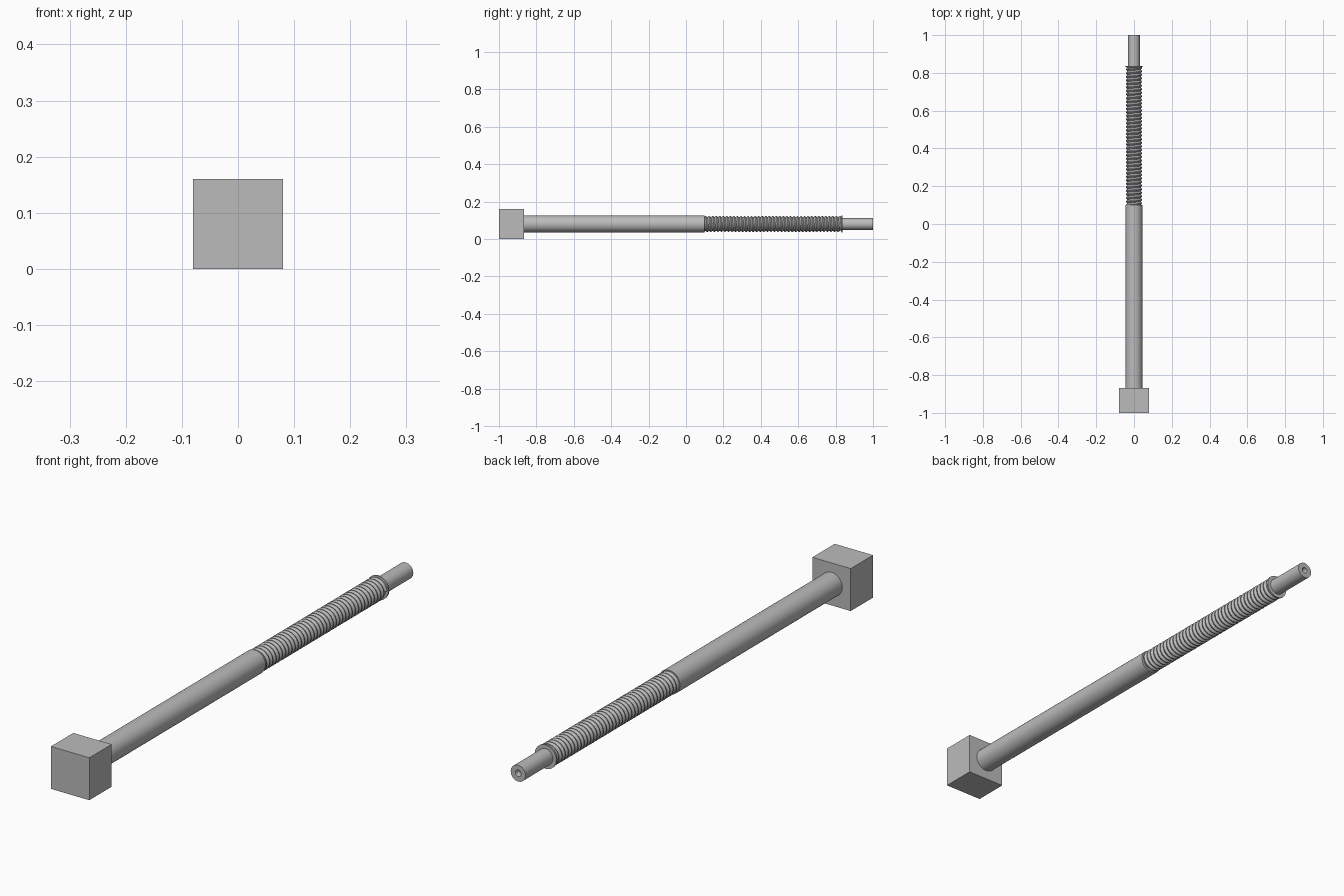
import bpy
import bmesh
import math
from mathutils import Vector

cube = bpy.data.objects.get("Cube")
if cube:
    bpy.data.objects.remove(cube, do_unlink=True)

AXIS_Z = 0.08
SHAFT_R, CREST_R, ROOT_R, TIP_R = 0.045, 0.043, 0.036, 0.031
HEAD_END, THREAD_START, THREAD_END = -0.867, 0.1, 0.837
TURNS, SIDES = 38, 32

steel = bpy.data.materials.new("steel grey")
steel.use_nodes = True
grey = (0.5, 0.5, 0.5, 1)
steel.diffuse_color = grey
steel.node_tree.nodes["Principled BSDF"].inputs["Base Color"].default_value = grey


def make_object(name, bm, smooth=True):
    bmesh.ops.remove_doubles(bm, verts=bm.verts, dist=1e-5)
    bmesh.ops.recalc_face_normals(bm, faces=bm.faces)
    mesh = bpy.data.meshes.new(name)
    bm.to_mesh(mesh)
    bm.free()
    mesh.materials.append(steel)
    obj = bpy.data.objects.new(name, mesh)
    obj.location.z = AXIS_Z
    bpy.context.collection.objects.link(obj)
    if smooth:
        bpy.ops.object.select_all(action="DESELECT")
        bpy.context.view_layer.objects.active = obj
        obj.select_set(True)
        bpy.ops.object.shade_smooth_by_angle(angle=math.radians(30))
    return obj


def revolve(name, profile, turns=1, pitch=0):
    """Sweep (radius, y) points around the y axis, advancing by pitch each turn."""
    bm = bmesh.new()
    verts = [bm.verts.new((r, y, 0)) for r, y in profile]
    edges = [bm.edges.new(pair) for pair in zip(verts, verts[1:])]
    steps = SIDES * turns
    bmesh.ops.spin(bm, geom=verts + edges, axis=(0, 1, 0), cent=(0, 0, 0),
                   dvec=Vector((0, pitch / SIDES, 0)),
                   angle=math.tau * turns, steps=steps)
    return make_object(name, bm)


# Square head
bm = bmesh.new()
bmesh.ops.create_cube(bm, size=1)
bmesh.ops.scale(bm, verts=bm.verts, vec=(0.16, 1 + HEAD_END, 0.16))
bmesh.ops.translate(bm, verts=bm.verts, vec=(0, (HEAD_END - 1) / 2, 0))
make_object("square_head", bm, smooth=False)

# Plain shank
revolve("plain_shank", [(0, HEAD_END - 0.01), (SHAFT_R, HEAD_END - 0.01),
                        (SHAFT_R, THREAD_START), (0, THREAD_START)])

# Thread core with a thin end collar
revolve("thread_core", [(0, THREAD_START - 0.01), (ROOT_R, THREAD_START - 0.01),
                        (ROOT_R, THREAD_END - 0.008), (SHAFT_R, THREAD_END - 0.006),
                        (SHAFT_R, THREAD_END), (0, THREAD_END)])

# Helical thread ridge, its ends buried in the shank and the collar
pitch = (THREAD_END - THREAD_START) / (TURNS + 1)
start = THREAD_START - pitch
revolve("thread_ridge", [(ROOT_R, start), (CREST_R, start + pitch * 0.42),
                         (CREST_R, start + pitch * 0.58), (ROOT_R, start + pitch)],
        turns=TURNS + 1, pitch=pitch)

# Pilot tip with a centre-drilled hole
revolve("pilot_tip", [(0, THREAD_END - 0.01), (TIP_R, THREAD_END - 0.01),
                      (TIP_R, 1), (0.012, 1), (0.009, 0.98), (0, 0.97)])
